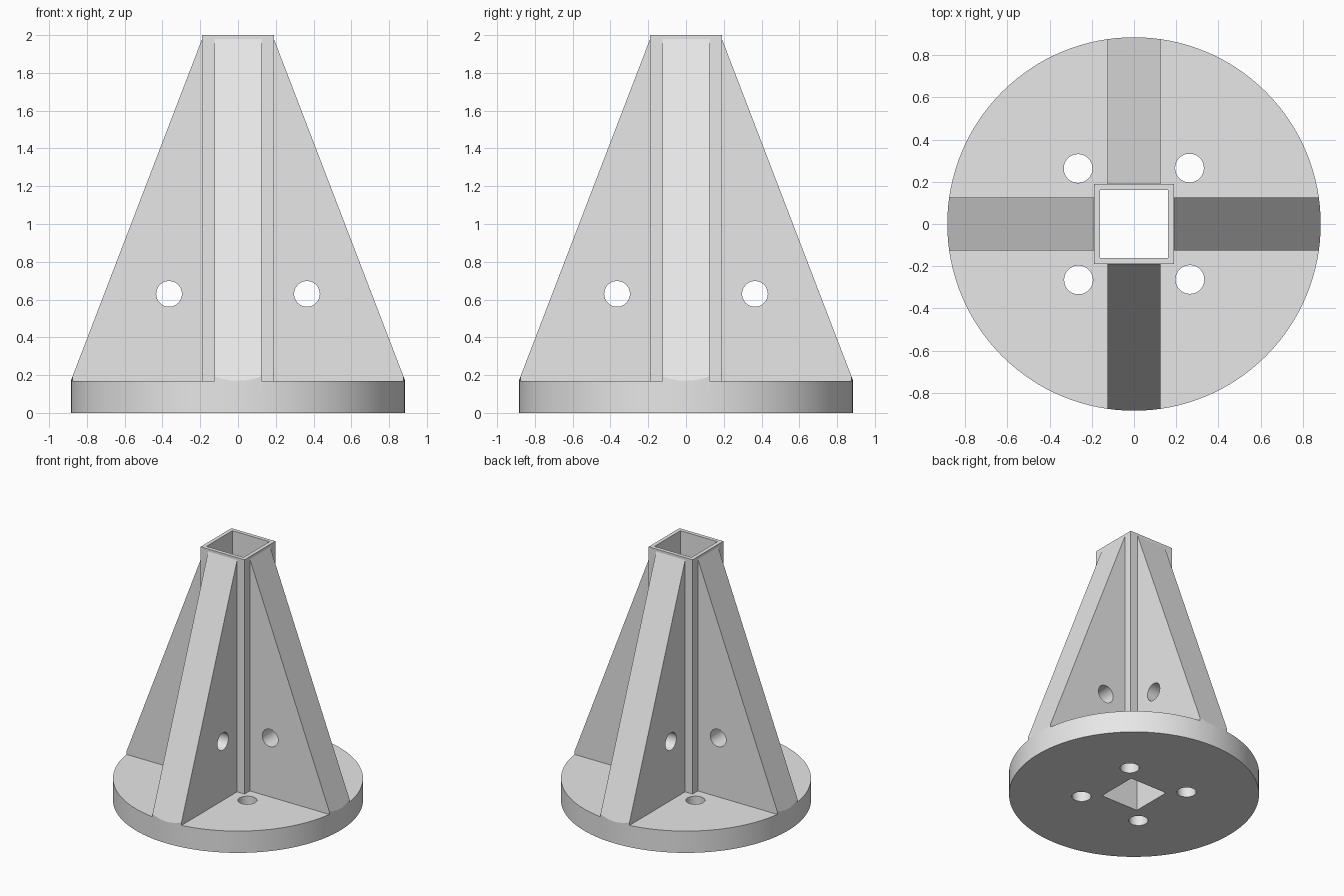
import bpy, bmesh, math
from mathutils import Matrix

if "Cube" in bpy.data.objects:
    bpy.data.objects.remove(bpy.data.objects["Cube"])

R, BASE_H, TOP = 0.885, 0.17, 2.0
TUBE, BORE, RIB = 0.19, 0.16, 0.125   # half widths
HOLE = 0.068

grey = bpy.data.materials.new("plain_grey")
grey.diffuse_color = (0.8, 0.8, 0.8, 1)
grey.use_nodes = True
grey.node_tree.nodes["Principled BSDF"].inputs["Base Color"].default_value = grey.diffuse_color


def make(name, bm):
    bmesh.ops.recalc_face_normals(bm, faces=bm.faces)
    me = bpy.data.meshes.new(name)
    bm.to_mesh(me)
    bm.free()
    me.materials.append(grey)
    ob = bpy.data.objects.new(name, me)
    bpy.context.collection.objects.link(ob)
    return ob


def box(name, half, z0, z1):
    bm = bmesh.new()
    m = Matrix.Translation((0, 0, (z0 + z1) / 2)) @ Matrix.Diagonal((2 * half, 2 * half, z1 - z0, 1))
    bmesh.ops.create_cube(bm, size=1, matrix=m)
    return make(name, bm)


def cylinder(name, r, depth, matrix, segments):
    bm = bmesh.new()
    bmesh.ops.create_cone(bm, cap_ends=True, segments=segments, radius1=r, radius2=r,
                          depth=depth, matrix=matrix)
    return make(name, bm)


def rib_pair(name, angle):
    # Trapezoid profile spanning both sides of the tube, extruded to rib thickness
    foot, low, high = 0.931, 0.05, 1.98
    bm = bmesh.new()
    pts = [(-foot, low), (foot, low), (TUBE, high), (-TUBE, high)]
    face = bm.faces.new([bm.verts.new((x, -RIB, z)) for x, z in pts])
    ext = bmesh.ops.extrude_face_region(bm, geom=[face])
    verts = [v for v in ext["geom"] if isinstance(v, bmesh.types.BMVert)]
    bmesh.ops.translate(bm, verts=verts, vec=(0, 2 * RIB, 0))
    bmesh.ops.rotate(bm, verts=bm.verts, matrix=Matrix.Rotation(angle, 3, 'Z'))
    return make(name, bm)


def combine(target, other, op):
    mod = target.modifiers.new("bool", 'BOOLEAN')
    mod.operation, mod.object, mod.solver = op, other, 'EXACT'
    bpy.context.view_layer.objects.active = target
    bpy.ops.object.modifier_apply(modifier=mod.name)
    bpy.data.objects.remove(other)


# Oversized slab, tube and crossing ribs
stand = box("ribbed_stand", 1.0, 0, BASE_H)
combine(stand, box("tube", TUBE, 0.06, TOP), 'UNION')
for i in range(2):
    combine(stand, rib_pair("ribs", i * math.pi / 2), 'UNION')

# Trim slab and rib feet to the round base
combine(stand, cylinder("trim", R, 5, Matrix.Translation((0, 0, 1)), 128), 'INTERSECT')

# Square bore through the tube and base
combine(stand, box("bore", BORE, -0.5, 2.5), 'DIFFERENCE')

# Four bolt holes in the base, four cross holes in the ribs
for i in range(4):
    turn = Matrix.Rotation(i * math.pi / 2, 4, 'Z')
    bolt = turn @ Matrix.Translation((0.263, 0.265, 0.1))
    combine(stand, cylinder("bolt_hole", HOLE, 0.5, bolt, 48), 'DIFFERENCE')
    cross = turn @ Matrix.Translation((0.365, 0, 0.63)) @ Matrix.Rotation(math.pi / 2, 4, 'X')
    combine(stand, cylinder("rib_hole", HOLE, 0.5, cross, 48), 'DIFFERENCE')

bpy.ops.object.select_all(action='DESELECT')
stand.select_set(True)
bpy.context.view_layer.objects.active = stand
bpy.ops.object.shade_smooth_by_angle(angle=math.radians(20))
